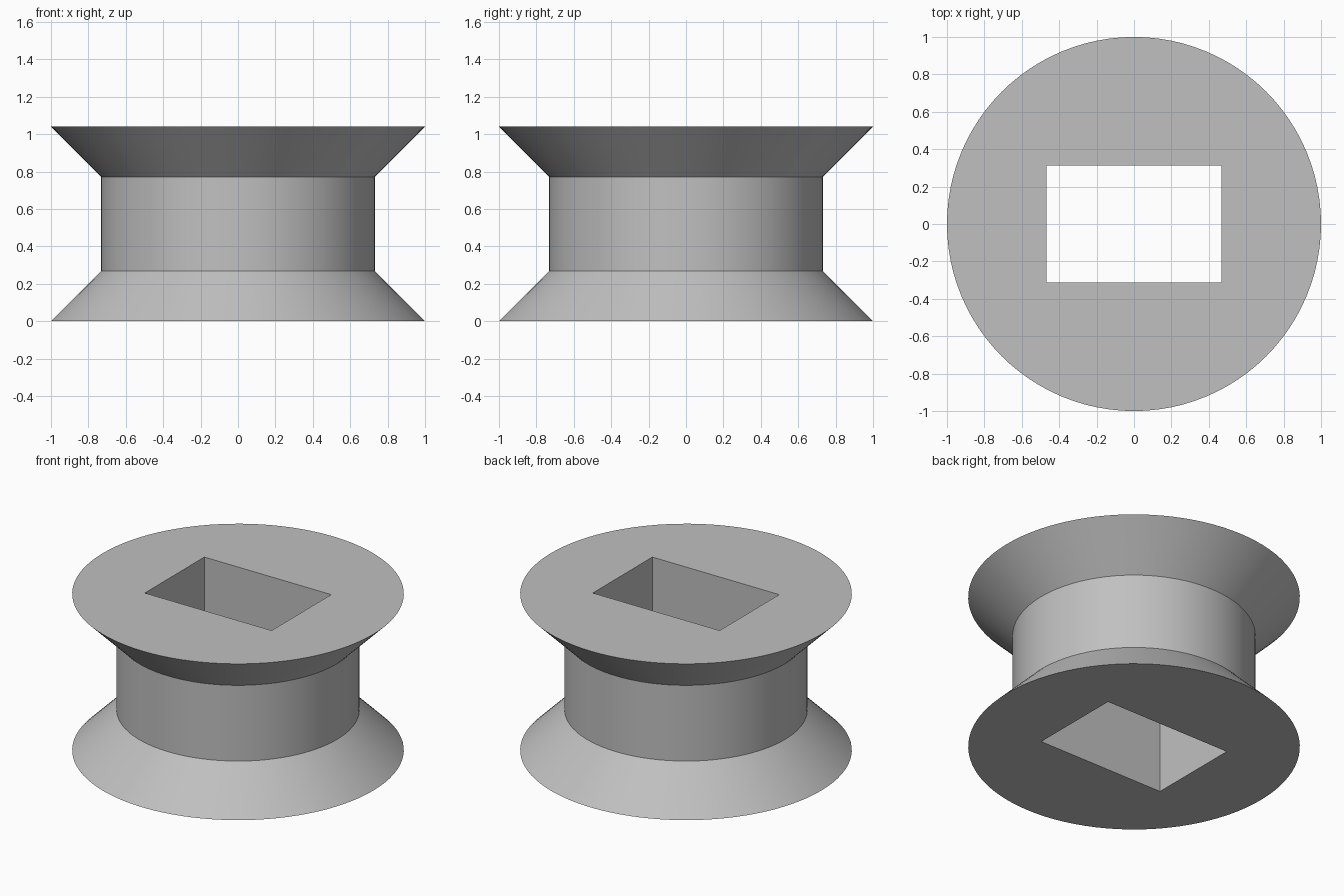
import bpy
import bmesh
import math
from mathutils import Vector

cube = bpy.data.objects.get("Cube")
if cube:
    bpy.data.objects.remove(cube, do_unlink=True)

SEGMENTS = 96
HEIGHT = 1.04
HOLE_X, HOLE_Y = 0.467, 0.313
# Radius and height of each ring: lower flange, hub, upper flange
PROFILE = [(1.0, 0), (0.732, 0.268), (0.732, 0.772), (1.0, HEIGHT)]

grey = bpy.data.materials.new("plain grey")
grey.use_nodes = True
colour = (0.53, 0.53, 0.53, 1)
grey.diffuse_color = colour
grey.node_tree.nodes["Principled BSDF"].inputs["Base Color"].default_value = colour


def add_object(name, bm):
    bmesh.ops.recalc_face_normals(bm, faces=bm.faces)
    mesh = bpy.data.meshes.new(name)
    bm.to_mesh(mesh)
    bm.free()
    mesh.materials.append(grey)
    obj = bpy.data.objects.new(name, mesh)
    bpy.context.collection.objects.link(obj)
    return obj


# Spool body: stacked rings joined into a closed solid
bm = bmesh.new()
rings = []
for radius, z in PROFILE:
    angles = [math.tau * i / SEGMENTS for i in range(SEGMENTS)]
    rings.append([bm.verts.new((radius * math.cos(a), radius * math.sin(a), z)) for a in angles])
for low, high in zip(rings, rings[1:]):
    for i in range(SEGMENTS):
        j = (i + 1) % SEGMENTS
        bm.faces.new((low[i], low[j], high[j], high[i]))
bm.faces.new(rings[0])
bm.faces.new(rings[-1])
spool = add_object("flanged_spool", bm)

# Rectangular through hole
bm = bmesh.new()
bmesh.ops.create_cube(bm, size=2)
bmesh.ops.scale(bm, vec=Vector((HOLE_X, HOLE_Y, HEIGHT)), verts=bm.verts)
bmesh.ops.translate(bm, vec=Vector((0, 0, HEIGHT / 2)), verts=bm.verts)
cutter = add_object("hole_cutter", bm)
cutter.hide_render = True

hole = spool.modifiers.new("Rectangular hole", 'BOOLEAN')
hole.operation = 'DIFFERENCE'
hole.solver = 'EXACT'
hole.object = cutter

bpy.ops.object.select_all(action='DESELECT')
spool.select_set(True)
bpy.context.view_layer.objects.active = spool
bpy.ops.object.modifier_apply(modifier=hole.name)
bpy.data.objects.remove(cutter, do_unlink=True)

# Smooth round sides, crisp rims and hole edges
bpy.ops.object.shade_smooth_by_angle(angle=math.radians(30))
